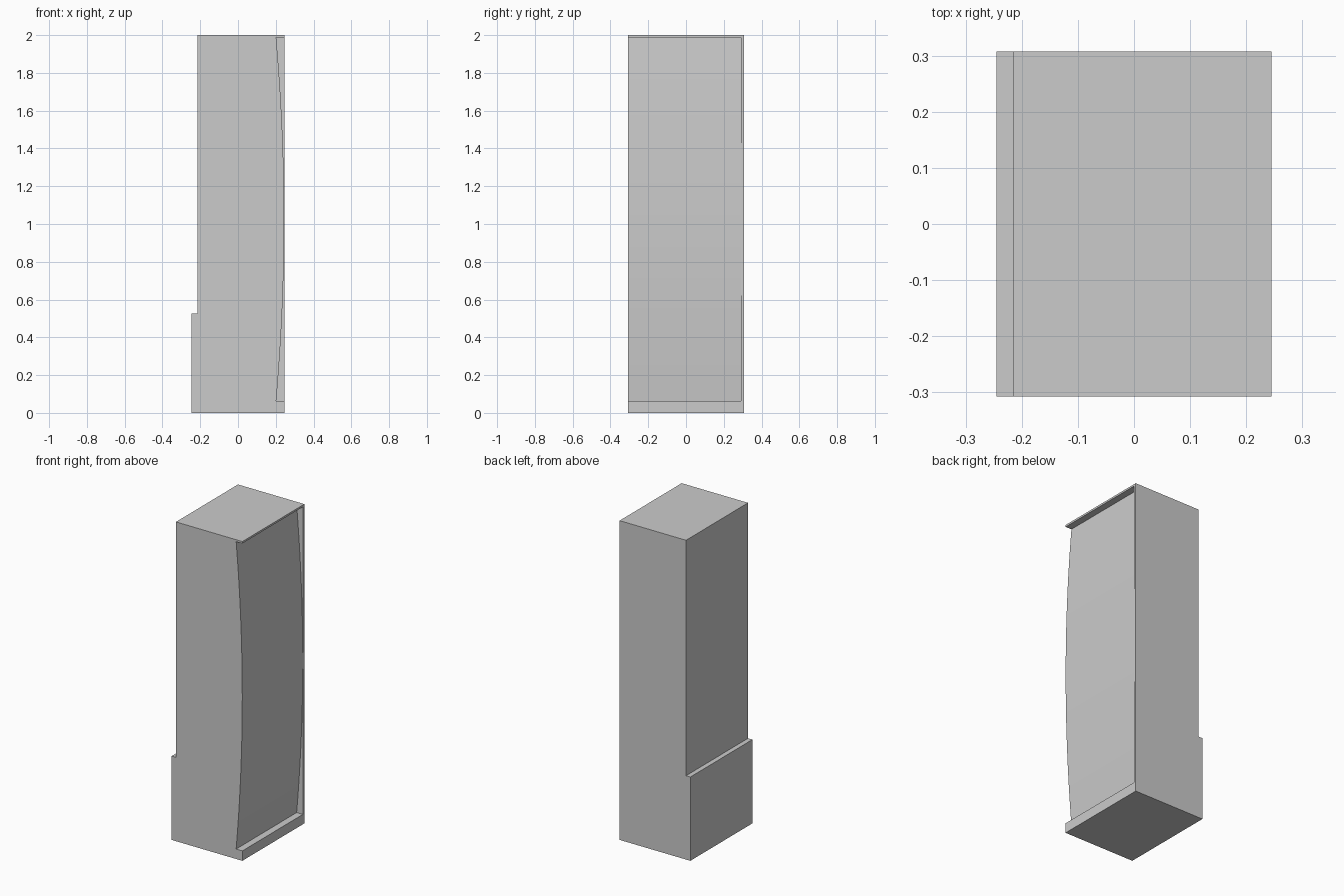
import bpy, bmesh, math

if "Cube" in bpy.data.objects:
    bpy.data.objects.remove(bpy.data.objects["Cube"])

HALF_Y = 0.307      # half depth of the cabinet
WALL_Y = 0.292      # inner face of the thin side wall
EDGE_X = 0.245      # outer edge of base, cap and wall

grey = bpy.data.materials.new("plain grey")
grey.diffuse_color = (0.6, 0.6, 0.6, 1)
grey.use_nodes = True
grey.node_tree.nodes["Principled BSDF"].inputs["Base Color"].default_value = grey.diffuse_color


def prism(name, profile, y0, y1):
    """Extrude an (x, z) outline along y."""
    bm = bmesh.new()
    face = bm.faces.new([bm.verts.new((x, y0, z)) for x, z in profile])
    new = bmesh.ops.extrude_face_region(bm, geom=[face])["geom"]
    verts = [g for g in new if isinstance(g, bmesh.types.BMVert)]
    bmesh.ops.translate(bm, verts=verts, vec=(0, y1 - y0, 0))
    bmesh.ops.recalc_face_normals(bm, faces=bm.faces)
    mesh = bpy.data.meshes.new(name)
    bm.to_mesh(mesh)
    bm.free()
    mesh.materials.append(grey)
    obj = bpy.data.objects.new(name, mesh)
    bpy.context.collection.objects.link(obj)
    return obj


# Cabinet: upright block with a stepped lower part
cabinet = prism("cabinet", [
    (-0.245, 0), (EDGE_X, 0), (EDGE_X, 2), (-0.215, 2),
    (-0.215, 0.525), (-0.245, 0.525)], -HALF_Y, HALF_Y)

# Recess that leaves a bowed panel between base, cap and side wall
z0, z1, x_end, x_mid = 0.062, 1.988, 0.202, 0.2445
half, sag = (z1 - z0) / 2, x_mid - x_end
radius = (half ** 2 + sag ** 2) / (2 * sag)
sweep = math.asin(half / radius)
steps = 24
arc = []
for i in range(steps + 1):
    a = sweep * (2 * i / steps - 1)
    arc.append((x_mid - radius * (1 - math.cos(a)),
                (z0 + z1) / 2 + radius * math.sin(a)))
cutter = prism("panel_recess_cutter", arc + [(0.4, z1), (0.4, z0)], -0.5, WALL_Y)
cutter.hide_render = True

cut = cabinet.modifiers.new("panel recess", 'BOOLEAN')
cut.operation = 'DIFFERENCE'
cut.solver = 'EXACT'
cut.object = cutter

bpy.context.view_layer.objects.active = cabinet
cabinet.select_set(True)
bpy.ops.object.modifier_apply(modifier=cut.name)
bpy.data.objects.remove(cutter)
bpy.ops.object.shade_smooth_by_angle(angle=math.radians(20))
